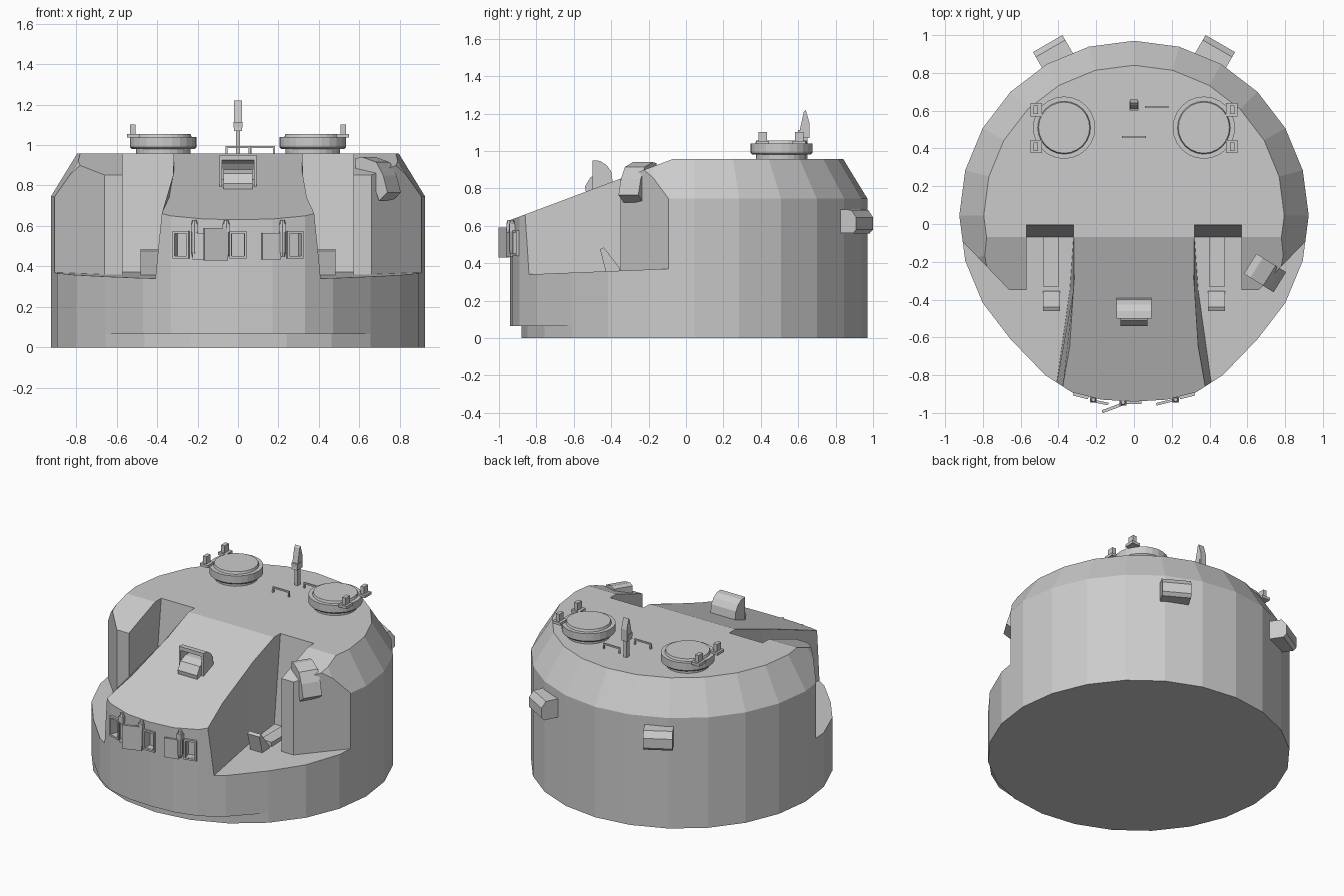
import bpy, bmesh, math
from math import sin, cos, pi
from mathutils import Matrix, Vector

cube = bpy.data.objects.get("Cube")
if cube:
    bpy.data.objects.remove(cube, do_unlink=True)


def finish(name, bm):
    bmesh.ops.recalc_face_normals(bm, faces=bm.faces)
    mesh = bpy.data.meshes.new(name)
    bm.to_mesh(mesh)
    bm.free()
    obj = bpy.data.objects.new(name, mesh)
    bpy.context.collection.objects.link(obj)
    return obj


def loft_bm(rings):
    """Bridge equal point rings and cap both ends."""
    bm = bmesh.new()
    rows = [[bm.verts.new(p) for p in ring] for ring in rings]
    n = len(rows[0])
    for low, high in zip(rows, rows[1:]):
        for i in range(n):
            j = (i + 1) % n
            bm.faces.new((low[i], low[j], high[j], high[i]))
    bm.faces.new(rows[0])
    bm.faces.new(rows[-1])
    return bm


def loft(name, rings):
    return finish(name, loft_bm(rings))


def box(name, center, size, turn=0.0, tilt=0.0):
    bm = bmesh.new()
    bmesh.ops.create_cube(bm, size=1)
    m = (Matrix.Translation(center) @ Matrix.Rotation(turn, 4, 'Z')
         @ Matrix.Rotation(tilt, 4, 'X') @ Matrix.Diagonal((*size, 1)))
    bmesh.ops.transform(bm, matrix=m, verts=bm.verts)
    return finish(name, bm)


def extrude(name, profile, origin, angle, width):
    """Extrude an (outward distance, z) profile sideways; angle is the outward heading."""
    out = Vector((cos(angle), sin(angle), 0))
    side = Vector((-sin(angle), cos(angle), 0)) * width / 2
    base = Vector((*origin, 0))
    return loft(name, [[base + out * d + Vector((0, 0, z)) + s for d, z in profile]
                       for s in (-side, side)])


def lathe(name, center, profile, sides):
    return loft(name, [[(center[0] + r * sin(2 * pi * i / sides),
                         center[1] + r * cos(2 * pi * i / sides), z)
                        for i in range(sides)] for r, z in profile])


def cut(target, cutter):
    cutter.hide_render = True
    mod = target.modifiers.new("cut", 'BOOLEAN')
    mod.operation = 'DIFFERENCE'
    mod.solver = 'EXACT'
    mod.object = cutter
    bpy.context.view_layer.objects.active = target
    bpy.ops.object.modifier_apply(modifier=mod.name)
    bpy.data.objects.remove(cutter, do_unlink=True)


# Main shell: round at the back, drawn forward at the front
R, CY, SIDES, ROOF, SLOPE = 0.925, 0.045, 24, 0.957, 0.375
half = [(R * sin(2 * pi * i / SIDES), CY + R * cos(2 * pi * i / SIDES)) for i in range(1, 10)]
half += [(0.47, -0.80), (0.33, -0.89), (0.17, -0.93)]
outline = [(0, CY + R)] + half + [(0, -0.94)] + [(-x, y) for x, y in reversed(half)]


def ring(scale, z):
    return [(x * scale, CY + (y - CY) * scale, z) for x, y in outline]


bm = loft_bm([ring(1, 0.065), ring(1, 0.745), ring(0.86, ROOF)])
# Sloping front roof
res = bmesh.ops.bisect_plane(bm, geom=bm.verts[:] + bm.edges[:] + bm.faces[:],
                             plane_co=(0, -0.07, ROOF), plane_no=(0, -SLOPE, 1),
                             clear_outer=True)
edges = [e for e in res["geom_cut"] if isinstance(e, bmesh.types.BMEdge)]
bmesh.ops.edgeloop_fill(bm, edges=edges)
shell = finish("turret_shell", bm)
lathe("base_ring", (0, CY), [(R, 0), (R, 0.07)], SIDES)

# Side decks and recesses beside the central wedge
plan = [(0.34, -0.35), (0.41, -0.85), (0.44, -1.1), (1.2, -1.1), (1.2, -0.09),
        (0.91, -0.09), (0.66, -0.35), (0.57, -0.35)]
for s in (1, -1):
    low = [(0.32, -0.07)] + plan + [(0.57, -0.07)]
    high = [(0.32, 0), (0.315, -0.35), (0.34, -0.85), (0.35, -1.1)] + plan[3:] + [(0.57, 0)]
    cut(shell, loft("deck_cutter", [
        [(s * x, y, 0.374 + 0.04 * y) for x, y in low],
        [(s * x, y, 1.0) for x, y in high]]))

# Viewing slots across the front wall
for x, y, turn in ((-0.28, -0.903, -0.245), (0.0, -0.937, 0), (0.28, -0.903, 0.245)):
    cut(shell, box("slot_cutter", (x, y, 0.507), (0.06, 0.08, 0.11), turn))
    for s in (1, -1):
        box("slot_frame_side", (x + s * 0.036 * cos(turn), y + s * 0.036 * sin(turn), 0.507),
            (0.01, 0.03, 0.135), turn)
        box("slot_frame_edge", (x, y, 0.507 + s * 0.062), (0.07, 0.03, 0.012), turn)

# Open slot shutters with their hinges
box("shutter_center", (-0.11, -0.972, 0.51), (0.125, 0.016, 0.16), 0.36)
box("shutter_left", (0.165, -0.943, 0.50), (0.095, 0.014, 0.13), 0.24)
box("shutter_right", (-0.18, -0.944, 0.50), (0.09, 0.014, 0.13), -0.2)
for x, y in ((-0.215, -0.93), (-0.058, -0.945), (0.22, -0.93)):
    lathe("shutter_hinge", (x, y), [(0.012, 0.45), (0.016, 0.47), (0.016, 0.61), (0.01, 0.63)], 8)
    box("hinge_block", (x, y, 0.59), (0.035, 0.03, 0.04))

# Recess seats and tilted footrests
for s in (1, -1):
    box("recess_pad", (s * 0.44, -0.20, 0.375), (0.085, 0.26, 0.03))
    extrude("footrest", [(0, 0.34), (0.07, 0.34), (0.105, 0.475), (0.085, 0.485), (0.0, 0.375)],
            (s * 0.437, -0.355), -pi / 2, 0.09)

# Hooded sight on the sloping roof
arc = [(0.12, 0.95), (0.08, 0.947), (0.045, 0.925), (0.02, 0.89), (0.01, 0.82)]
inner = [(0.03, 0.81), (0.04, 0.88), (0.06, 0.907), (0.085, 0.922), (0.12, 0.925)]
extrude("sight_hood", arc + inner, (0, -0.38), -pi / 2, 0.18)
for s in (1, -1):
    extrude("sight_hood_cheek", arc + [(0.01, 0.79), (0.12, 0.78)], (s * 0.085, -0.38), -pi / 2, 0.014)
extrude("sight_block", [(0.02, 0.80), (0.155, 0.78), (0.16, 0.81), (0.13, 0.86), (0.08, 0.88), (0.02, 0.88)],
        (0, -0.38), -pi / 2, 0.145)

# Drooping hood on the left wing
extrude("wing_hood", [(0, 0.935), (0.04, 0.94), (0.12, 0.915), (0.16, 0.85), (0.185, 0.765),
                      (0.135, 0.725), (0.09, 0.84), (0, 0.87)],
        (0.615, -0.21), math.radians(-32), 0.125)

# Rear vents
for s in (1, -1):
    extrude("rear_vent", [(-0.16, 0.69), (-0.03, 0.685), (0, 0.645), (0, 0.58), (-0.02, 0.56), (-0.16, 0.565)],
            (s * 0.457, 0.955), pi / 2 - s * pi / 6, 0.18)

# Roof hatches with clips
for s in (1, -1):
    c = (s * 0.37, 0.51)
    lathe("hatch", c, [(0.135, 0.95), (0.135, 0.98), (0.155, 0.98), (0.165, 0.99), (0.165, 1.04),
                       (0.14, 1.04), (0.135, 1.055)], 24)
    for y in (0.605, 0.41):
        box("hatch_clip", (s * 0.518, y, 1.045), (0.06, 0.07, 0.018))
        box("hatch_clip_post", (s * 0.52, y, 1.07), (0.026, 0.045, 0.065))

# Roof mast
box("mast_post", (0, 0.635, 1.01), (0.022, 0.03, 0.14))
extrude("mast_head", [(-0.03, 1.07), (-0.02, 1.12), (0, 1.21), (0.01, 1.22), (0.03, 1.15), (0.03, 1.07)],
        (0, 0.63), pi / 2, 0.04)
box("mast_collar", (0, 0.625, 1.10), (0.045, 0.05, 0.025))

# Roof handrails
for x, y in ((0.0, 0.46), (0.12, 0.62)):
    box("handrail_bar", (x, y, 0.99), (0.125, 0.01, 0.01))
    for s in (1, -1):
        box("handrail_leg", (x + s * 0.058, y, 0.97), (0.01, 0.01, 0.04))
